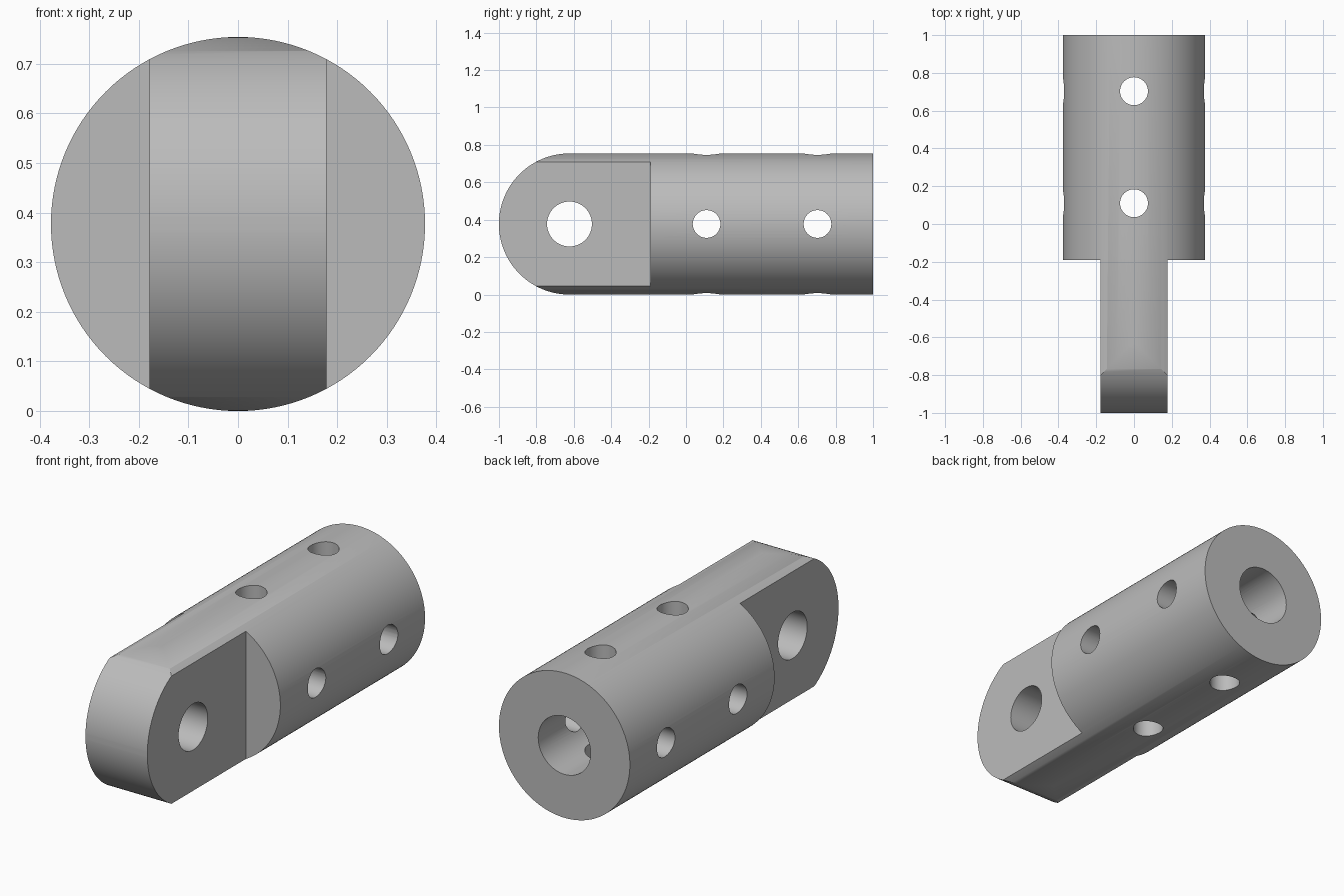
import bpy
import math
from mathutils import Matrix

if "Cube" in bpy.data.objects:
    bpy.data.objects.remove(bpy.data.objects["Cube"], do_unlink=True)

R = 0.377            # body radius, also the height of its axis
SHOULDER = -0.19     # where the flat tongue begins
TONGUE = 0.178       # half thickness of the tongue
PIN_Y = R - 1        # centre of the rounded end

metal = bpy.data.materials.new("grey metal")
metal.use_nodes = True
grey = (0.5, 0.5, 0.5, 1)
metal.diffuse_color = grey
metal.node_tree.nodes["Principled BSDF"].inputs["Base Color"].default_value = grey


def cylinder(name, radius, length, centre, axis, sides=64):
    turn = {"x": (0, math.pi / 2, 0), "y": (math.pi / 2, 0, 0), "z": (0, 0, 0)}[axis]
    bpy.ops.mesh.primitive_cylinder_add(vertices=sides, radius=radius, depth=length,
                                        location=centre, rotation=turn)
    obj = bpy.context.object
    obj.name = name
    return obj


def cut(target, tool, operation="DIFFERENCE"):
    tool.hide_render = True
    mod = target.modifiers.new(tool.name, "BOOLEAN")
    mod.operation, mod.solver, mod.object = operation, "EXACT", tool
    bpy.context.view_layer.objects.active = target
    bpy.ops.object.modifier_apply(modifier=mod.name)
    bpy.data.objects.remove(tool, do_unlink=True)


# Round body along y
body = cylinder("rod_end", R, 2, (0, 0, R), "y", 128)
bpy.ops.object.transform_apply(location=True, rotation=True, scale=True)

# Rounded tip: keep what lies inside a D-shaped side profile
arc = [math.radians(90 + 180 * i / 64) for i in range(65)]
profile = [(PIN_Y + (R + 0.0003) * math.cos(a), R + (R + 0.0003) * math.sin(a)) for a in arc]
profile += [(PIN_Y, -0.2), (1.2, -0.2), (1.2, 1), (PIN_Y, 1)]
n = len(profile)
verts = [(x, y, z) for x in (-0.6, 0.6) for y, z in profile]
faces = [list(range(n))[::-1], list(range(n, 2 * n))]
faces += [[i, (i + 1) % n, (i + 1) % n + n, i + n] for i in range(n)]
mesh = bpy.data.meshes.new("tip_profile")
mesh.from_pydata(verts, [], faces)
tip = bpy.data.objects.new("tip_profile", mesh)
bpy.context.collection.objects.link(tip)
bpy.context.view_layer.objects.active = tip
bpy.ops.object.mode_set(mode="EDIT")
bpy.ops.mesh.select_all(action="SELECT")
bpy.ops.mesh.normals_make_consistent(inside=False)
bpy.ops.object.mode_set(mode="OBJECT")
cut(body, tip, "INTERSECT")

# Flat sides of the tongue
for side in (-1, 1):
    bpy.ops.mesh.primitive_cube_add(size=1, location=(side * (TONGUE + 0.25), SHOULDER - 0.5, R))
    block = bpy.context.object
    block.name = "side_cutter"
    block.scale = (0.5, 1, 1)
    cut(body, block)

# Pin hole through the tongue and blind bore from the back
cut(body, cylinder("pin_hole", 0.12, 1, (0, PIN_Y, R), "x"))
cut(body, cylinder("bore", 0.151, 1.2, (0, 0.5, R), "y"))

# Cross holes through the body, both ways
for y in (0.11, 0.703):
    for axis in "xz":
        cut(body, cylinder("cross_hole", 0.074, 1, (0, y, R), axis, 48))

# Finish
body.data.materials.clear()
body.data.materials.append(metal)
for face in body.data.polygons:
    face.material_index = 0
bpy.ops.object.select_all(action="DESELECT")
body.select_set(True)
bpy.context.view_layer.objects.active = body
bpy.ops.object.shade_smooth_by_angle(angle=math.radians(30))
